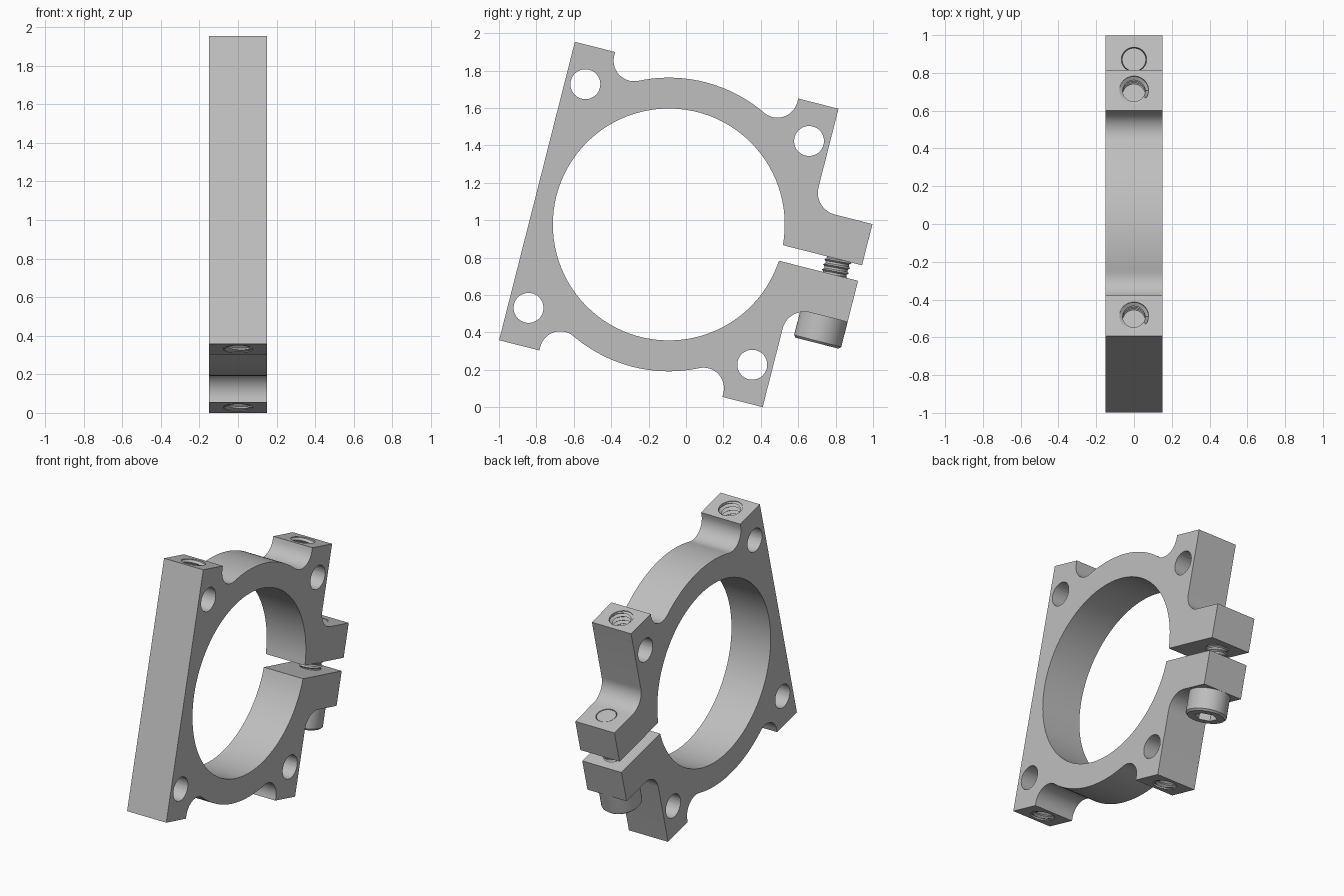
import bpy, bmesh
from math import sin, cos, pi, radians, atan2, asin, hypot
from mathutils import Matrix

if "Cube" in bpy.data.objects:
    bpy.data.objects.remove(bpy.data.objects["Cube"], do_unlink=True)

# One metal colour for the whole model
metal = bpy.data.materials.new("grey_metal")
metal.use_nodes = True
grey = (0.52, 0.52, 0.52, 1)
metal.diffuse_color = grey
metal.node_tree.nodes["Principled BSDF"].inputs["Base Color"].default_value = grey

# The clamp is modelled upright around its bore, then tilted into place
PLACE = Matrix.Translation((0, -0.092, 0.977)) @ Matrix.Rotation(radians(-14.25), 4, 'X')
HALF = 0.15            # half thickness
BORE, RIM = 0.62, 0.785
PAD, TOP = 0.727, 0.823
PAD_IN = 0.505
SLOT, EAR, EAR_TOP = 0.043, 1.055, 0.27
HOLE = 0.617           # mounting hole offset
SCREW = 0.925          # clamp screw axis


def finish(name, bm, smooth=True):
    bmesh.ops.recalc_face_normals(bm, faces=bm.faces)
    mesh = bpy.data.meshes.new(name)
    bm.to_mesh(mesh)
    bm.free()
    mesh.transform(PLACE)
    mesh.materials.append(metal)
    obj = bpy.data.objects.new(name, mesh)
    bpy.context.collection.objects.link(obj)
    if smooth:
        shade(obj)
    return obj


def shade(obj):
    bpy.ops.object.select_all(action='DESELECT')
    obj.select_set(True)
    bpy.context.view_layer.objects.active = obj
    bpy.ops.object.shade_smooth_by_angle()


def cut(obj, cutter):
    mod = obj.modifiers.new("cut", 'BOOLEAN')
    mod.object, mod.solver = cutter, 'EXACT'
    bpy.context.view_layer.objects.active = obj
    bpy.ops.object.modifier_apply(modifier=mod.name)
    bpy.data.objects.remove(cutter, do_unlink=True)
    shade(obj)


def arc(cu, cv, r, a0, a1, n):
    return [(cu + r * cos(a0 + (a1 - a0) * i / n), cv + r * sin(a0 + (a1 - a0) * i / n))
            for i in range(n + 1)]


def upright(bm, u, v0, v1, r, seg=40, r2=None):
    # cylinder or cone along the local vertical
    bmesh.ops.create_cone(bm, cap_ends=True, segments=seg, radius1=r,
                          radius2=r if r2 is None else r2, depth=v1 - v0,
                          matrix=Matrix.Translation((0, u, (v0 + v1) / 2)))


def thread(bm, u, v0, v1, r_in, r_out, pitch=0.028, seg=32):
    # helical ridge surface, trimmed flat at both ends
    rows = int((v1 - v0) / pitch) * 2 + 6
    grid = []
    for j in range(rows):
        r = r_out if j % 2 else r_in
        row = []
        for i in range(seg + 1):
            a = 2 * pi * i / seg
            z = v0 + pitch * (i / seg + j / 2 - 2)
            row.append(bm.verts.new((r * cos(a), u + r * sin(a), min(max(z, v0), v1))))
        grid.append(row)
    for low, high in zip(grid, grid[1:]):
        for i in range(seg):
            quad = (low[i], low[i + 1], high[i + 1], high[i])
            if max(q.co.z for q in quad) - min(q.co.z for q in quad) > 1e-5:
                bm.faces.new(quad)
    bmesh.ops.delete(bm, geom=[v for v in bm.verts if not v.link_faces], context='VERTS')
    bmesh.ops.remove_doubles(bm, verts=bm.verts, dist=1e-5)


# Clamp body outline: upper half, its mirror, then the bore
fr, er = 0.11, 0.12                      # rim and ear fillet radii
fu = PAD_IN - fr
fv = ((RIM + fr) ** 2 - fu ** 2) ** 0.5
ta = atan2(fv, fu)
slot_u = (BORE ** 2 - SLOT ** 2) ** 0.5
upper = [(slot_u, SLOT), (EAR, SLOT), (EAR, EAR_TOP)]
upper += arc(PAD + er, EAR_TOP + er, er, -pi / 2, -pi, 12)
upper += [(PAD, TOP), (PAD_IN, TOP)]
upper += arc(fu, fv, fr, 0, ta - pi, 14)
upper += arc(0, 0, RIM, ta, pi - ta, 24)[1:-1]
upper += arc(-fu, fv, fr, -ta, -pi, 14)
upper += [(-PAD_IN, TOP), (-PAD, TOP)]
sa = asin(SLOT / BORE)
outline = upper + [(u, -v) for u, v in reversed(upper)]
outline += arc(0, 0, BORE, -sa, sa - 2 * pi, 96)[1:-1]

bm = bmesh.new()
face = bm.faces.new([bm.verts.new((-HALF, u, v)) for u, v in outline])
ext = bmesh.ops.extrude_face_region(bm, geom=[face])
bmesh.ops.translate(bm, vec=(2 * HALF, 0, 0),
                    verts=[g for g in ext["geom"] if isinstance(g, bmesh.types.BMVert)])
body = finish("clamp_body", bm)

# Mounting holes, tapped pad holes and the clamp screw hole
DEPTH = 0.71
bm = bmesh.new()
for su in (-1, 1):
    for sv in (-1, 1):
        bmesh.ops.create_cone(bm, cap_ends=True, segments=48, radius1=0.08, radius2=0.08, depth=1,
                              matrix=Matrix.Translation((0, su * HOLE, sv * HOLE))
                              @ Matrix.Rotation(pi / 2, 4, 'Y'))
        ends = sorted((sv * DEPTH, sv * (TOP + 0.1)))
        upright(bm, su * HOLE, ends[0], ends[1], 0.077)
upright(bm, SCREW, -0.5, 0.5, 0.067)
cutter = finish("hole_cutter", bm, smooth=False)
cutter.hide_render = True
cut(body, cutter)

# Threads lining the tapped holes
for su, side in ((-1, "front"), (1, "back")):
    for sv, level in ((-1, "lower"), (1, "upper")):
        bm = bmesh.new()
        ends = sorted((sv * DEPTH, sv * (TOP - 0.004)))
        thread(bm, su * HOLE, ends[0], ends[1], 0.06, 0.077)
        finish(f"{level}_{side}_hole_thread", bm)

# Clamp screw: shank, thread across the slot, socket head
bm = bmesh.new()
upright(bm, SCREW, -0.3, EAR_TOP - 0.002, 0.063)
finish("screw_shank", bm)
bm = bmesh.new()
thread(bm, SCREW, -0.15, 0.15, 0.056, 0.073)
finish("screw_thread", bm)

bm = bmesh.new()
profile = [(0, -EAR_TOP), (0.13, -EAR_TOP), (0.13, -0.408), (0.118, -0.42), (0, -0.42)]
verts = [bm.verts.new((r, SCREW, v)) for r, v in profile]
edges = [bm.edges.new(pair) for pair in zip(verts, verts[1:])]
bmesh.ops.spin(bm, geom=verts + edges, cent=(0, SCREW, 0), axis=(0, 0, 1),
               angle=2 * pi, steps=48)
bmesh.ops.remove_doubles(bm, verts=bm.verts, dist=1e-5)
head = finish("screw_head", bm)
bm = bmesh.new()
upright(bm, SCREW, -0.5, -0.345, 0.072, seg=6)
socket = finish("socket_cutter", bm, smooth=False)
socket.hide_render = True
cut(head, socket)
